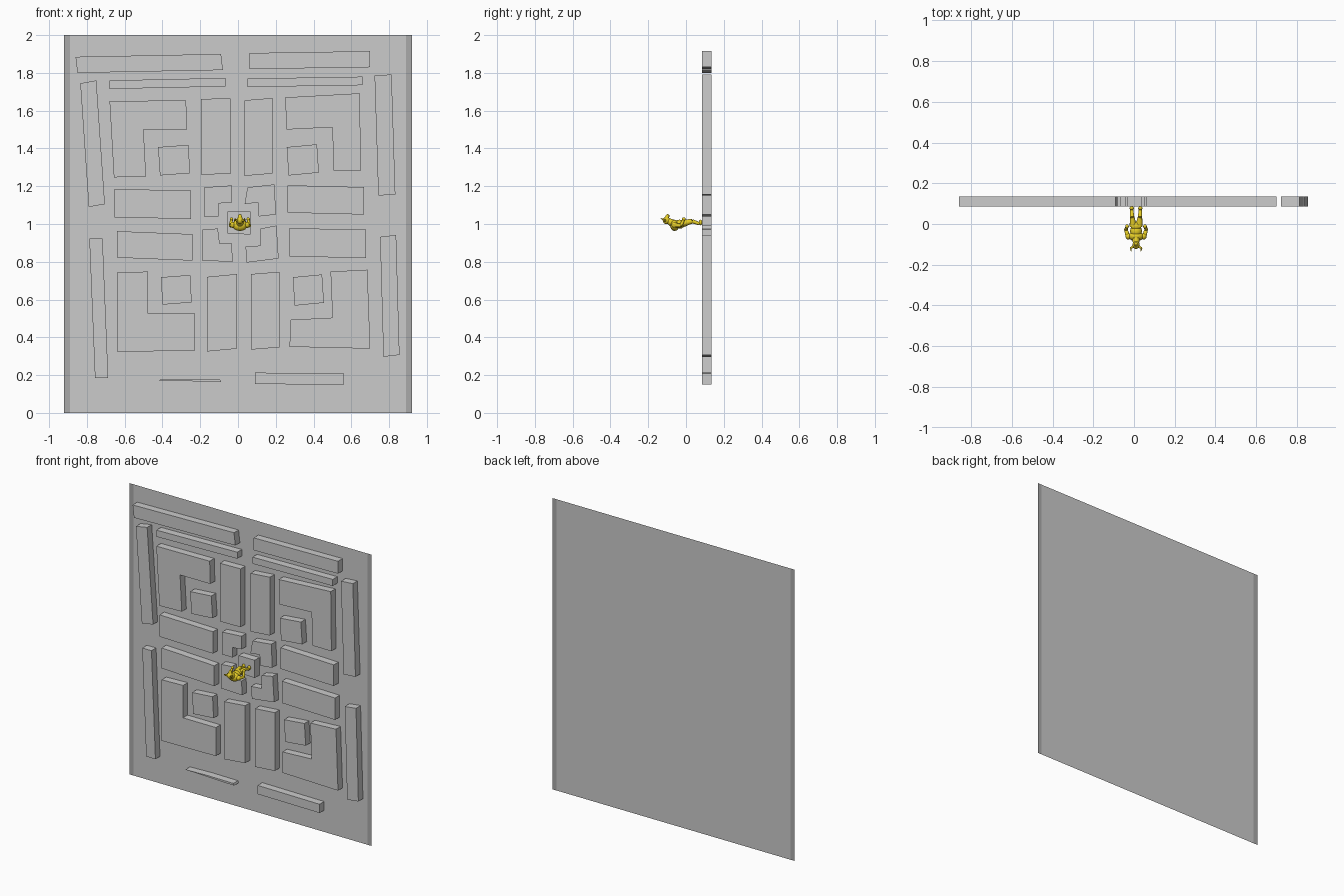
import bpy, bmesh, math
from mathutils import Vector, Matrix

BACK, FRONT = 0.135, 0.085


def finish(bm, name, color=None):
    mesh = bpy.data.meshes.new(name)
    bm.to_mesh(mesh)
    bm.free()
    ob = bpy.data.objects.new(name, mesh)
    bpy.context.collection.objects.link(ob)
    if color:
        mat = bpy.data.materials.new(name + "_colour")
        mat.diffuse_color = (*color, 1)
        mesh.materials.append(mat)
    return ob


def prism(name, pts):
    """Extrude an x/z outline from the backing towards the front."""
    bm = bmesh.new()
    face = bm.faces.new([bm.verts.new((x, BACK, z)) for x, z in pts])
    ext = bmesh.ops.extrude_face_region(bm, geom=[face])
    verts = [g for g in ext["geom"] if isinstance(g, bmesh.types.BMVert)]
    bmesh.ops.translate(bm, verts=verts, vec=(0, FRONT - BACK, 0))
    bmesh.ops.recalc_face_normals(bm, faces=bm.faces)
    return finish(bm, name)


def leaning(name, x, z, w, h, lean, tilt):
    """Hand-drawn looking bar: lower left corner, size, top shift, right rise."""
    prism(name, [(x, z), (x + w, z + tilt), (x + w + lean, z + h + tilt), (x + lean, z + h)])


def panel(name, x0, x1, color=None):
    bm = bmesh.new()
    bm.faces.new([bm.verts.new((x, BACK, z)) for x, z in ((x0, 0), (x1, 0), (x1, 2), (x0, 2))])
    finish(bm, name, color)


# Backing sheet with darker side strips
panel("backing", -0.89, 0.89)
for side, x in (("left", -0.92), ("right", 0.89)):
    panel("edge_strip_" + side, x, x + 0.03, (0.4, 0.4, 0.4))

# Straight maze walls
walls = {
    "outer_wall": [
        (-.85, 1.80, .77, .085, -.01, .015), (.06, 1.82, .64, .085, 0, .01),
        (-.68, 1.715, .615, .045, 0, .013), (.05, 1.725, .61, .045, 0, .01),
        (-.79, 1.09, .085, .655, -.045, .015), (-.757, .185, .07, .737, -.03, 0),
        (.743, 1.15, .09, .635, -.02, .007), (.77, .297, .085, .635, -.018, .01),
        (.09, .153, .47, .06, 0, -.004)],
    "upright_wall": [
        (-.197, 1.262, .157, .40, 0, .003), (.035, 1.255, .147, .40, 0, .012),
        (-.165, .325, .16, .395, 0, .015), (.07, .335, .15, .40, 0, .012)],
    "cross_wall": [
        (-.655, 1.035, .405, .15, 0, -.008), (.263, 1.06, .405, .145, 0, -.01),
        (-.64, .822, .40, .14, 0, -.016), (.273, .828, .405, .15, 0, -.008)],
    "square_wall": [
        (-.413, 1.257, .16, .15, -.01, .012), (.268, 1.257, .16, .15, -.01, .015),
        (-.40, .573, .155, .145, -.008, .012), (.30, .568, .155, .15, -.01, .015)],
}
for name, rows in walls.items():
    for row in rows:
        leaning(name, *row)
prism("bottom_sliver", [(-.46, .174), (-.09, .163), (-.095, .177), (-.30, .179)])

# Large corner walls
for pts in (
    [(-.68, 1.65), (-.275, 1.655), (-.27, 1.5), (-.5, 1.5), (-.487, 1.252), (-.657, 1.247)],
    [(.25, 1.67), (.645, 1.692), (.65, 1.284), (.505, 1.284), (.5, 1.512), (.257, 1.5)],
    [(-.64, .743), (-.477, .748), (-.477, .525), (-.228, .525), (-.228, .329), (-.64, .324)],
    [(.49, .748), (.685, .758), (.7, .34), (.273, .35), (.278, .493), (.5, .504)],
):
    prism("corner_wall", pts)

# Small corner walls round the centre, and the pedestal
for pts in (
    [(-.18, 1.194), (-.033, 1.204), (-.033, 1.114), (-.102, 1.109), (-.102, 1.04), (-.18, 1.04)],
    [(.05, 1.194), (.194, 1.21), (.2, 1.05), (.11, 1.04), (.105, 1.114), (.035, 1.105)],
    [(-.187, .97), (-.107, .976), (-.097, .897), (-.033, .897), (-.028, .8), (-.19, .806)],
    [(.12, .976), (.204, .992), (.215, .817), (.046, .796), (.04, .88), (.12, .886)],
):
    prism("inner_corner_wall", pts)
prism("pedestal", [(-.055, 1.066), (.067, 1.066), (.067, .944), (-.055, .95)])

# Horned golden figure: built as (side, height, forward), standing out from the pedestal
fig = bmesh.new()


def place(p):
    return Vector((0.01 + p[0], FRONT - p[1], 1.005 + p[2]))


def blob(p, rx, rh, rf):
    m = Matrix.Translation(place(p)) @ Matrix.Diagonal((rx, rh, rf, 1))
    bmesh.ops.create_uvsphere(fig, u_segments=12, v_segments=8, radius=1, matrix=m)


def limb(a, b, r0, r1):
    a, b = place(a), place(b)
    rot = (b - a).to_track_quat('Z', 'Y').to_matrix().to_4x4()
    bmesh.ops.create_cone(fig, cap_ends=True, segments=10, radius1=r0, radius2=r1,
                          depth=(b - a).length, matrix=Matrix.Translation((a + b) / 2) @ rot)


blob((0, .095, 0), .027, .022, .020)         # hips
blob((0, .120, -.006), .030, .030, .024)     # belly
blob((0, .145, -.012), .040, .024, .030)     # chest and hump
limb((0, .15, -.005), (0, .18, .012), .022, .015)
blob((0, .188, .014), .018, .020, .020)      # head
limb((0, .188, .018), (0, .182, .042), .014, .009)
blob((0, .182, .040), .010, .009, .007)      # muzzle
for s in (-1, 1):
    limb((s * .014, .095, 0), (s * .019, .052, .010), .018, .012)
    limb((s * .019, .052, .010), (s * .021, .014, -.004), .011, .008)
    blob((s * .021, .008, .003), .011, .009, .015)
    blob((s * .038, .146, -.010), .014, .016, .016)
    limb((s * .040, .146, -.010), (s * .050, .112, -.014), .012, .009)
    limb((s * .050, .112, -.014), (s * .044, .098, .018), .009, .007)
    blob((s * .044, .097, .021), .009, .010, .009)
    limb((s * .012, .195, .014), (s * .026, .203, .016), .007, .005)
    limb((s * .026, .203, .016), (s * .024, .220, .026), .005, .001)
statue = finish(fig, "horned_figure", (0.8, 0.62, 0.02))
bpy.context.view_layer.objects.active = statue
statue.select_set(True)
bpy.ops.object.shade_smooth_by_angle(angle=math.radians(40))
